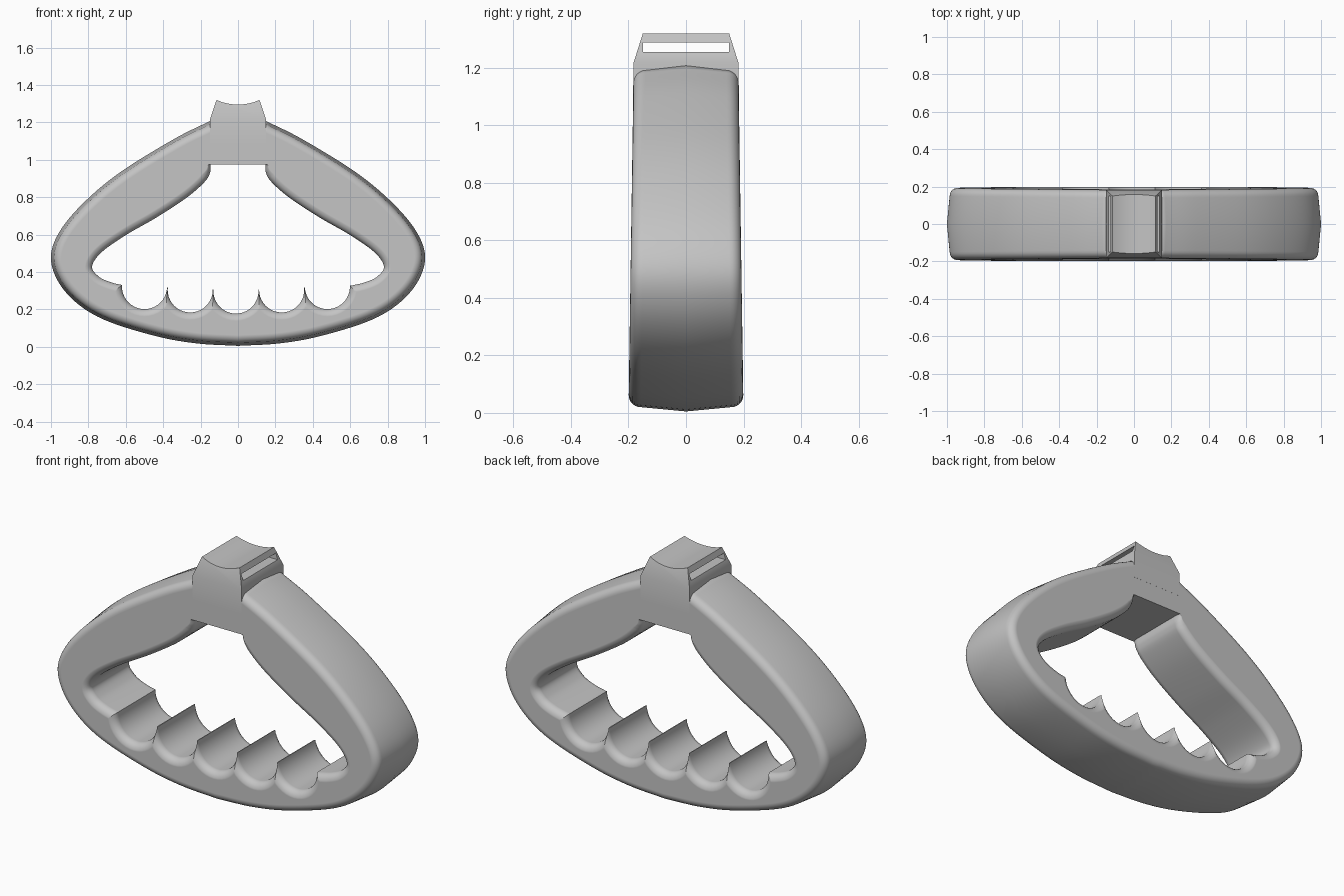
import bpy, bmesh, math
from mathutils import Vector

if "Cube" in bpy.data.objects:
    bpy.data.objects.remove(bpy.data.objects["Cube"], do_unlink=True)

grey = bpy.data.materials.new("plain grey")
grey.use_nodes = True
grey.diffuse_color = (0.55, 0.55, 0.55, 1)
grey.node_tree.nodes["Principled BSDF"].inputs["Base Color"].default_value = (0.55, 0.55, 0.55, 1)

FILLET = 0.042
CROWN = 0.015
BLOCK_Z = 0.975      # flat underside of the top block


def half_depth(z):
    return 0.2 - 0.015 * z


def spline(points, steps=8):
    """Smooth open curve through the points."""
    p = [Vector(q) for q in points]
    p = [2 * p[0] - p[1]] + p + [2 * p[-1] - p[-2]]
    out = []
    for a, b, c, d in zip(p, p[1:], p[2:], p[3:]):
        for i in range(steps):
            t = i / steps
            out.append(0.5 * (2 * b + (c - a) * t + (2 * a - 5 * b + 4 * c - d) * t * t
                              + (3 * b - a - 3 * c + d) * t ** 3))
    return out + [p[-2]]


def mirrored(half):
    """Close a right-hand half outline, given from bottom to top."""
    left = [Vector((-p.x, p.y)) for p in reversed(half) if abs(p.x) > 1e-4]
    return half + left


def finish(name, bm):
    bmesh.ops.recalc_face_normals(bm, faces=bm.faces)
    mesh = bpy.data.meshes.new(name)
    bm.to_mesh(mesh)
    bm.free()
    mesh.materials.append(grey)
    ob = bpy.data.objects.new(name, mesh)
    bpy.context.collection.objects.link(ob)
    return ob


def bridge(bm, rings):
    for a, b in zip(rings, rings[1:]):
        for i in range(len(a)):
            j = (i + 1) % len(a)
            bm.faces.new((a[i], a[j], b[j], b[i]))
    bm.faces.new(rings[0])
    bm.faces.new(rings[-1])


def loft(name, pts, section, ceiling=None):
    """Stack the outline along y; section holds (side, inset from face, outward offset)."""
    bm = bmesh.new()
    rings = []
    n = len(pts)
    for side, inset, offset in section:
        ring = []
        for i, p in enumerate(pts):
            e1 = (p - pts[i - 1]).normalized()
            e2 = (pts[(i + 1) % n] - p).normalized()
            t = (e1 + e2).normalized()
            k = 1.0
            if ceiling:      # the edge rounding fades out towards the top block
                k = min(1.0, 0.3 + max(0, ceiling - p.y) / 0.1)
            q = p + Vector((t.y, -t.x)) * offset * k
            z = min(q.y, ceiling) if ceiling else q.y
            ring.append(bm.verts.new((q.x, side * (half_depth(z) - inset), z)))
        rings.append(ring)
    bridge(bm, rings)
    return finish(name, bm)


def cut(target, cutter):
    cutter.hide_render = True
    mod = target.modifiers.new("cut", 'BOOLEAN')
    mod.operation = 'DIFFERENCE'
    mod.solver = 'EXACT'
    mod.object = cutter
    bpy.context.view_layer.objects.active = target
    bpy.ops.object.modifier_apply(modifier=mod.name)
    bpy.data.objects.remove(cutter, do_unlink=True)


def smooth(ob, degrees):
    bpy.ops.object.select_all(action='DESELECT')
    ob.select_set(True)
    bpy.context.view_layer.objects.active = ob
    bpy.ops.object.shade_smooth_by_angle(angle=math.radians(degrees))
    mod = ob.modifiers.new("face_normals", 'WEIGHTED_NORMAL')
    mod.keep_sharp = True


# Rounded edge profile shared by the grip and its cutters
arc = [(FILLET * (1 - math.sin(a)), FILLET * (1 - math.cos(a)))
       for a in (math.pi / 2 * i / 6 for i in range(7))]

# Grip body with a slightly crowned rim
front = [(-1, d, -CROWN - o) for d, o in reversed(arc)]
back = [(1, d, -CROWN - o) for d, o in arc]
outer = spline([(0, 0.005), (0.22, 0.018), (0.435, 0.056), (0.7, 0.138), (0.86, 0.232),
                (0.965, 0.355), (1, 0.49), (0.945, 0.63), (0.81, 0.785), (0.62, 0.94),
                (0.34, 1.112), (0.15, 1.207)])
outer = mirrored(outer)
rim = [(1, half_depth(0.6), 0)]
grip = loft("grip_body", outer, front + rim + back)
# keep the crown line on the middle plane
first = len(outer) * len(front)
for v in grip.data.vertices[first:first + len(outer)]:
    v.co.y = 0

# Hand opening and five finger scallops, flared at both faces
lip = [(FILLET + 0.0 - FILLET - 0.05, FILLET)]
flare = arc[:-1] + [(-0.0005, FILLET)] + lip
cutter_section = [(-1, d, o) for d, o in reversed(flare)] + [(1, d, o) for d, o in flare]
edge = spline([(0.61, 0.328), (0.68, 0.345), (0.745, 0.376), (0.78, 0.43), (0.73, 0.505),
               (0.6, 0.597), (0.435, 0.692), (0.275, 0.797), (0.18, 0.88), (0.15, 0.93),
               (0.147, BLOCK_Z)])
opening = mirrored([Vector((0, 0.3))] + edge)
cut(grip, loft("opening_cutter", opening, cutter_section, BLOCK_Z))

for i in range(-2, 3):
    cx, cz = -0.011 + 0.2445 * i, 0.298 + 0.006 * i * i
    ring = [Vector((cx + 0.1205 * math.cos(a), cz + 0.1205 * math.sin(a)))
            for a in (math.tau * k / 40 for k in range(40))]
    cut(grip, loft("scallop_cutter", ring, cutter_section))
smooth(grip, 35)

# Strap cap: tapered block, dished on top, with a slot through its sides
bm = bmesh.new()
levels = [(1.08, 0.15, 0.1842), (1.217, 0.15, 0.1822), (1.319, 0.115, 0.15)]
bridge(bm, [[bm.verts.new((sx * x, sy * y, z))
             for sx, sy in ((-1, -1), (1, -1), (1, 1), (-1, 1))] for z, x, y in levels])
cap = finish("strap_cap", bm)

bm = bmesh.new()
bridge(bm, [[bm.verts.new((0.277 * math.cos(a), y, 1.572 + 0.277 * math.sin(a)))
             for a in (math.tau * k / 96 for k in range(96))] for y in (-0.3, 0.3)])
cut(cap, finish("dish_cutter", bm))

bm = bmesh.new()
bmesh.ops.create_cube(bm, size=1)
for v in bm.verts:
    v.co = (v.co.x, v.co.y * 0.3, 1.2715 + v.co.z * 0.033)
cut(cap, finish("slot_cutter", bm))
smooth(cap, 20)
